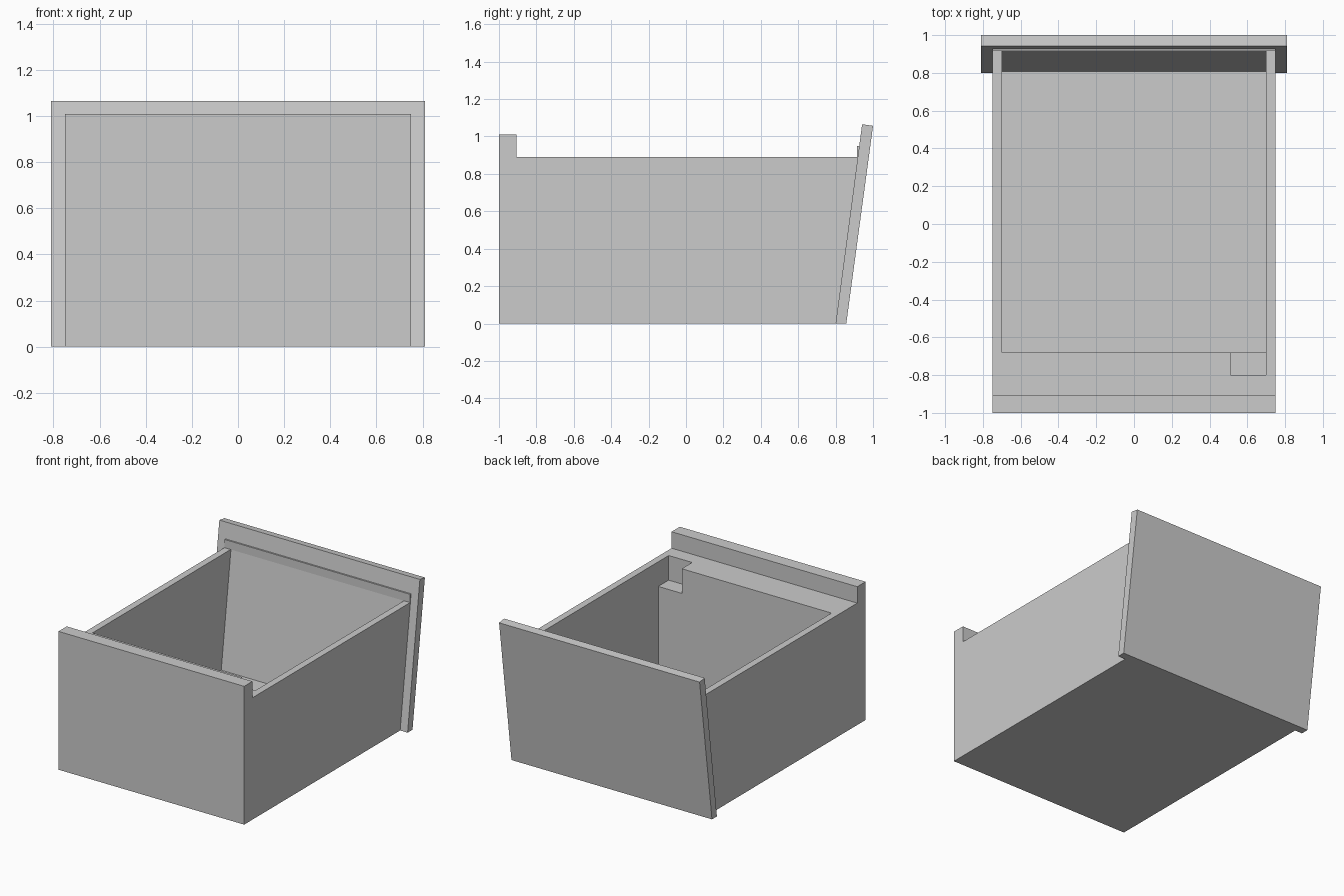
import bpy
import bmesh

cube = bpy.data.objects.get("Cube")
if cube:
    bpy.data.objects.remove(cube, do_unlink=True)

COLOUR = (0.6, 0.6, 0.6, 1.0)
grey = bpy.data.materials.new("plain grey")
grey.use_nodes = True
grey.diffuse_color = COLOUR
for node in grey.node_tree.nodes:
    if node.type == "BSDF_PRINCIPLED":
        node.inputs["Base Color"].default_value = COLOUR


def slant(z):
    """Depth of the leaning panel's inner face at height z."""
    return 0.80 + 0.133 * z


def prism(name, profile, x0, x1):
    """Extrude a (y, z) side profile from x0 to x1."""
    bm = bmesh.new()
    face = bm.faces.new([bm.verts.new((x0, y, z)) for y, z in profile])
    out = bmesh.ops.extrude_face_region(bm, geom=[face])
    moved = [v for v in out["geom"] if isinstance(v, bmesh.types.BMVert)]
    bmesh.ops.translate(bm, verts=moved, vec=(x1 - x0, 0, 0))
    bmesh.ops.recalc_face_normals(bm, faces=bm.faces)
    mesh = bpy.data.meshes.new(name)
    bm.to_mesh(mesh)
    bm.free()
    mesh.materials.append(grey)
    obj = bpy.data.objects.new(name, mesh)
    bpy.context.collection.objects.link(obj)
    return obj


def cut(target, cutter):
    """Subtract the cutter from the target and discard it."""
    cutter.hide_render = True
    mod = target.modifiers.new("cut", "BOOLEAN")
    mod.operation = "DIFFERENCE"
    mod.solver = "EXACT"
    mod.object = cutter
    bpy.context.view_layer.objects.active = target
    bpy.ops.object.modifier_apply(modifier=mod.name)
    bpy.data.objects.remove(cutter, do_unlink=True)


RIM, FLOOR, LEDGE = 0.89, 0.05, 0.71

# Open box with a raised lip along the front
box = prism("drawer_box", [
    (-1.0, 0.0), (slant(0), 0.0), (slant(RIM), RIM),
    (-0.905, RIM), (-0.905, 1.01), (-1.0, 1.01)], -0.75, 0.75)

# Hollow inside, open towards the leaning panel
cut(box, prism("cavity_cutter", [
    (-0.68, FLOOR), (1.2, FLOOR), (1.2, 1.2), (-0.68, 1.2)], -0.70, 0.70))

# Corner notch in the thick front wall
cut(box, prism("notch_cutter", [
    (-0.80, LEDGE), (-0.60, LEDGE), (-0.60, 1.2), (-0.80, 1.2)], 0.51, 0.70))

# Leaning panel closing the back
prism("back_panel", [
    (slant(0), 0.0), (0.857, 0.0), (1.0, 1.057),
    (slant(1.065), 1.065)], -0.81, 0.81)

# Thin strip on the panel just above the rim
prism("panel_strip", [
    (0.915, RIM), (slant(RIM), RIM), (slant(0.95), 0.95),
    (0.915, 0.95)], -0.75, 0.75)
